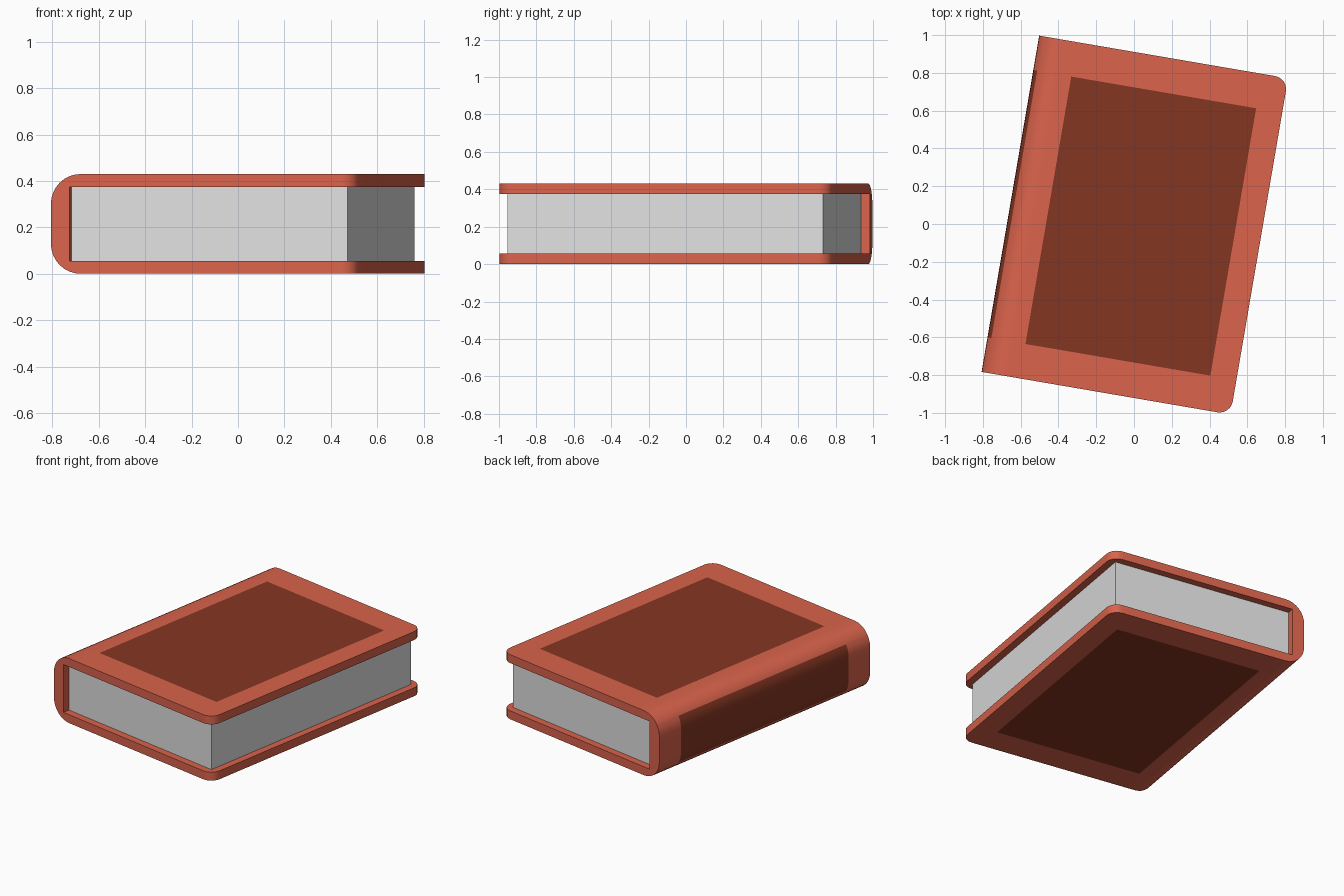
import bpy, bmesh, math
from mathutils import Matrix, Vector

if "Cube" in bpy.data.objects:
    bpy.data.objects.remove(bpy.data.objects["Cube"])

TURN = Matrix.Translation((0, -0.005, 0)) @ Matrix.Rotation(-math.radians(9.72), 4, 'Z')
H, T = 0.43, 0.056                 # book height, board thickness
SPINE, FORE, HALF = -0.664, 0.673, 0.903
R = 0.13                           # spine rounding
PU0, PU1, PV = -0.46, 0.533, 0.718   # board panel limits
PZ0, PZ1 = 0.06, 0.37              # spine panel limits


def material(name, rgb):
    m = bpy.data.materials.new(name)
    m.diffuse_color = (*rgb, 1)
    m.use_nodes = True
    m.node_tree.nodes["Principled BSDF"].inputs["Base Color"].default_value = m.diffuse_color
    return m


def finish(bm, name, mats):
    me = bpy.data.meshes.new(name)
    bmesh.ops.recalc_face_normals(bm, faces=bm.faces)
    bm.transform(TURN)
    bm.to_mesh(me)
    bm.free()
    for m in mats:
        me.materials.append(m)
    ob = bpy.data.objects.new(name, me)
    bpy.context.collection.objects.link(ob)
    return ob


cover_red = material("cover_red", (0.70, 0.125, 0.072))
panel_brown = material("panel_brown", (0.235, 0.037, 0.016))
paper = material("paper", (0.75, 0.75, 0.75))

# Cover: C-shaped profile with a rounded spine, extruded along the book
N = 8
arc = [(R * math.sin(i / N * math.pi / 2), R * math.cos(i / N * math.pi / 2)) for i in range(N + 1)]
top = [(SPINE + R - s, H - R + c) for s, c in arc]
bottom = [(x, H - z) for x, z in reversed(top)]
inner = SPINE + 0.082
profile = ([(FORE, H)] + top + bottom + [(FORE, 0), (FORE, T), (inner, T), (inner, H - T), (FORE, H - T)])
bm = bmesh.new()
face = bm.faces.new([bm.verts.new((x, -HALF, z)) for x, z in profile])
ext = bmesh.ops.extrude_face_region(bm, geom=[face])
bmesh.ops.translate(bm, vec=(0, 2 * HALF, 0), verts=[v for v in ext["geom"] if isinstance(v, bmesh.types.BMVert)])

# Rounded fore-edge corners of both boards
corners = [e for e in bm.edges if all(v.co.x > FORE - 0.001 for v in e.verts)
           and abs(e.verts[0].co.z - e.verts[1].co.z) > 0.01
           and abs(e.verts[0].co.y - e.verts[1].co.y) < 0.01]
bmesh.ops.bevel(bm, geom=corners, offset=0.07, segments=6, profile=0.5, affect='EDGES')

# Cut the painted panel outlines into the cover, then colour by position
for co, no in [((PU0, 0, 0), (1, 0, 0)), ((PU1, 0, 0), (1, 0, 0)),
               ((0, PV, 0), (0, 1, 0)), ((0, -PV, 0), (0, 1, 0)),
               ((0, 0, PZ0), (0, 0, 1)), ((0, 0, PZ1), (0, 0, 1))]:
    bmesh.ops.bisect_plane(bm, geom=bm.verts[:] + bm.edges[:] + bm.faces[:],
                           plane_co=Vector(co), plane_no=Vector(no))
for f in bm.faces:
    c = f.calc_center_median()
    board = PU0 < c.x < PU1 and (c.z > H - 0.002 or c.z < 0.002)
    spine = c.x < SPINE + R * 0.6 and PZ0 < c.z < PZ1 and abs(c.x - inner) > 0.001
    f.material_index = int(abs(c.y) < PV and (board or spine))
cover = finish(bm, "cover", [cover_red, panel_brown])
bpy.context.view_layer.objects.active = cover
cover.select_set(True)
bpy.ops.object.shade_smooth_by_angle(angle=math.radians(30))

# Page block between the boards
bm = bmesh.new()
bmesh.ops.create_cube(bm, size=1)
x0, x1, y0, y1 = inner, 0.626, -0.856, 0.856
bmesh.ops.transform(bm, verts=bm.verts, matrix=Matrix.Translation(((x0 + x1) / 2, (y0 + y1) / 2, H / 2))
                    @ Matrix.Diagonal((x1 - x0, y1 - y0, H - 2 * T, 1)))
finish(bm, "pages", [paper])
